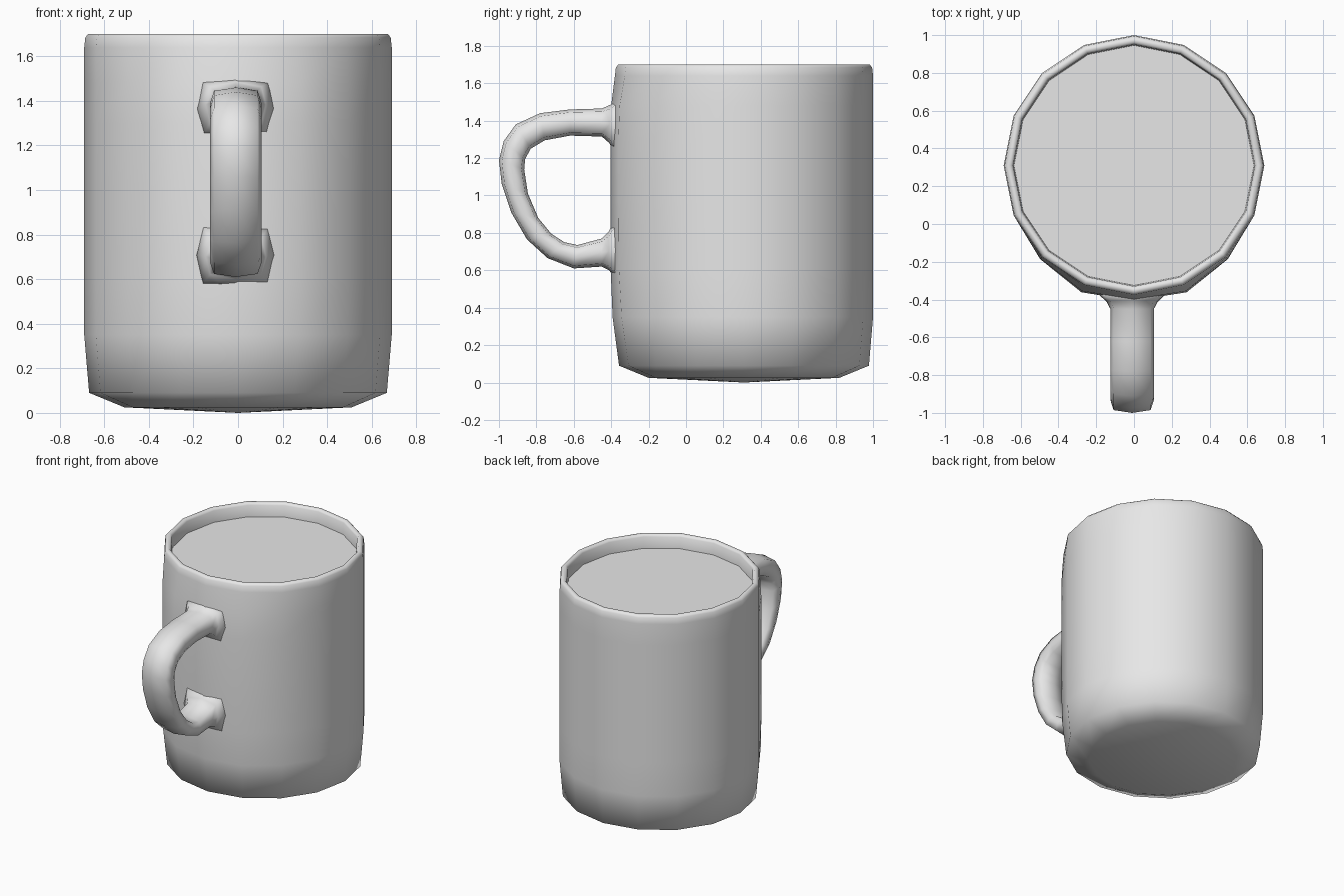
import bpy, bmesh
from math import sin, cos, pi
from mathutils import Vector

if "Cube" in bpy.data.objects:
    bpy.data.objects.remove(bpy.data.objects["Cube"])

SIDES = 16
CENTRE = Vector((0, 0.31, 0))

grey = bpy.data.materials.new("plain grey")
grey.use_nodes = True
grey.diffuse_color = (0.8, 0.8, 0.8, 1)
grey.node_tree.nodes["Principled BSDF"].inputs["Base Color"].default_value = (0.8, 0.8, 0.8, 1)


def finish(name, bm, smooth=True):
    bmesh.ops.recalc_face_normals(bm, faces=bm.faces)
    for f in bm.faces:
        f.smooth = smooth
    mesh = bpy.data.meshes.new(name)
    bm.to_mesh(mesh)
    bm.free()
    mesh.materials.append(grey)
    obj = bpy.data.objects.new(name, mesh)
    bpy.context.collection.objects.link(obj)
    return obj


def bridge(bm, a, b):
    n = len(a)
    for i in range(n):
        bm.faces.new((a[i], a[(i + 1) % n], b[(i + 1) % n], b[i]))


def ring(bm, radius, z, bulge=0.0):
    # the wall swells a little toward the handle
    swell = {0: 0.025, 1: 0.037, 2: 0.012}
    verts = []
    for i in range(SIDES):
        a = 2 * pi * i / SIDES
        r = radius + bulge * swell.get(min(i, SIDES - i), 0)
        verts.append(bm.verts.new(CENTRE + Vector((r * sin(a), -r * cos(a), z))))
    return verts


# Cup: underside, wall, rounded rim and inner wall (radius, height, bulge)
profile = [(0.51, 0.025, 0), (0.668, 0.09, 0), (0.69, 0.35, 0.5), (0.69, 0.6, 0.9),
           (0.69, 1.0, 1), (0.69, 1.3, 1), (0.69, 1.48, 0.8), (0.69, 1.64, 0),
           (0.685, 1.685, 0), (0.672, 1.7, 0), (0.652, 1.7, 0), (0.64, 1.685, 0), (0.635, 1.59, 0)]
bm = bmesh.new()
rings = [ring(bm, *p) for p in profile]
for a, b in zip(rings, rings[1:]):
    bridge(bm, a, b)
base = bm.verts.new(CENTRE + Vector((0, 0, 0.0)))
for i in range(SIDES):
    bm.faces.new((base, rings[0][(i + 1) % SIDES], rings[0][i]))
finish("cup", bm)

# Flat fill just below the rim
bm = bmesh.new()
bm.faces.new(ring(bm, 0.638, 1.6))
finish("fill_surface", bm, smooth=False)

# Handle: outer and inner edge of the loop as (y, z) pairs, flared at both ends
loop = [((-0.36, 1.53), (-0.36, 1.18)), ((-0.405, 1.485), (-0.41, 1.28)),
        ((-0.45, 1.465), (-0.45, 1.315)), ((-0.62, 1.46), (-0.62, 1.32)),
        ((-0.78, 1.44), (-0.755, 1.295)), ((-0.91, 1.38), (-0.83, 1.25)),
        ((-0.975, 1.29), (-0.86, 1.195)), ((-1.0, 1.19), (-0.865, 1.14)),
        ((-0.985, 1.06), (-0.845, 1.01)), ((-0.935, 0.91), (-0.79, 0.88)),
        ((-0.85, 0.765), (-0.72, 0.795)), ((-0.74, 0.665), (-0.65, 0.75)),
        ((-0.6, 0.61), (-0.58, 0.735)), ((-0.45, 0.62), (-0.45, 0.77)),
        ((-0.41, 0.6), (-0.415, 0.805)), ((-0.36, 0.52), (-0.36, 0.9))]
bm = bmesh.new()
rings = []
for k, (outer, inner) in enumerate(loop):
    o, n = Vector((-0.01, *outer)), Vector((-0.01, *inner))
    mid, half = (o + n) / 2, (o - n) / 2
    end = min(k, len(loop) - 1 - k)
    width = {0: 0.19, 1: 0.135}.get(end, 0.115)
    section = []
    for i in range(8):
        a = pi * i / 4
        # slightly squared octagon
        s, c = sin(a), cos(a)
        fx = 0.85 if i % 2 else abs(s)
        fy = 0.78 if i % 2 else abs(c)
        x = width * fx * (1 if s > 0 else -1)
        section.append(bm.verts.new(mid + half * fy * (1 if c > 0 else -1) + Vector((x, 0, 0))))
    rings.append(section)
for a, b in zip(rings, rings[1:]):
    bridge(bm, a, b)
bm.faces.new(rings[0])
bm.faces.new(rings[-1])
finish("handle", bm)
